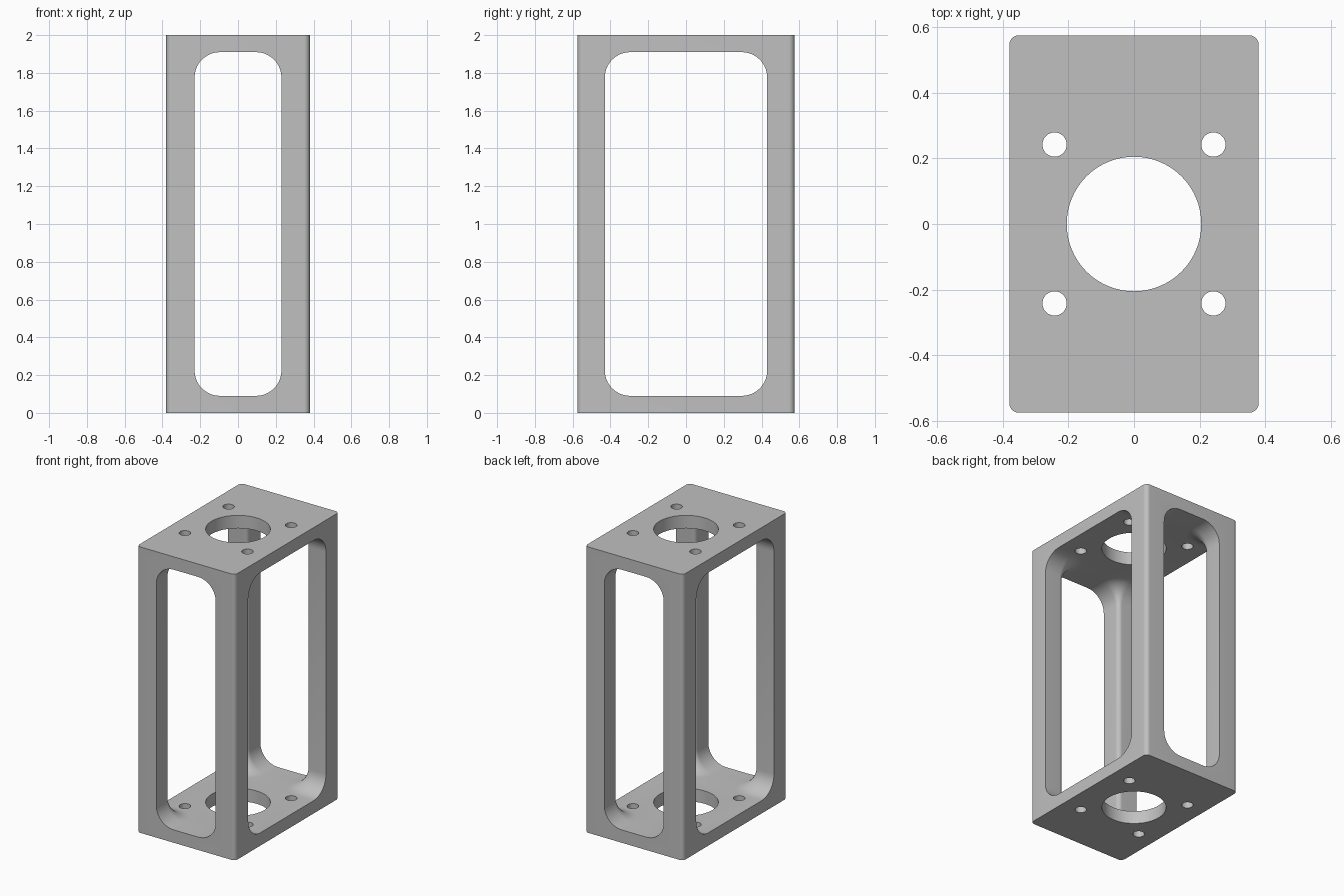
import bpy, bmesh
from math import sin, cos, pi, radians

HX, HY, H = 0.38, 0.575, 2.0      # half width, half depth, height
WX, WY = 0.23, 0.43               # half widths of the windows
PLATE, EDGE, FILLET = 0.09, 0.03, 0.135
STEPS = 10

cube = bpy.data.objects.get("Cube")
if cube:
    bpy.data.objects.remove(cube, do_unlink=True)

grey = bpy.data.materials.new("plain grey")
grey.use_nodes = True
colour = (0.53, 0.53, 0.53, 1)
grey.diffuse_color = colour
grey.node_tree.nodes["Principled BSDF"].inputs["Base Color"].default_value = colour


def quadrants(points):
    """Mirror a first-quadrant outline into a closed counter-clockwise loop."""
    out = []
    for sx, sy in ((1, 1), (-1, 1), (-1, -1), (1, -1)):
        part = points if sx * sy > 0 else points[::-1]
        out += [(x * sx, y * sy) for x, y in part]
    return out


def arc(cx, cy, r, start, end, n=STEPS):
    angles = [radians(start + (end - start) * i / n) for i in range(n + 1)]
    return [(cx + r * cos(a), cy + r * sin(a)) for a in angles]


def loft(name, sections):
    """Skin a stack of (z, outline) sections and cap both ends."""
    bm = bmesh.new()
    rings = [[bm.verts.new((x, y, z)) for x, y in outline] for z, outline in sections]
    for low, high in zip(rings, rings[1:]):
        n = len(low)
        for i in range(n):
            j = (i + 1) % n
            bm.faces.new((low[i], low[j], high[j], high[i]))
    bm.faces.new(rings[0][::-1])
    bm.faces.new(rings[-1])
    bmesh.ops.recalc_face_normals(bm, faces=bm.faces)
    mesh = bpy.data.meshes.new(name)
    bm.to_mesh(mesh)
    bm.free()
    mesh.materials.append(grey)
    obj = bpy.data.objects.new(name, mesh)
    bpy.context.collection.objects.link(obj)
    return obj


def bore(name, x, y, r, n):
    ring = arc(x, y, r, 0, 360, n)[:-1]
    return loft(name, [(-0.1, ring), (H + 0.1, ring)])


# Outer block with rounded vertical edges
outline = quadrants(arc(HX - EDGE, HY - EDGE, EDGE, 0, 90))
frame = loft("bracket_frame", [(0, outline), (H, outline)])


# Cross-shaped opening through all four sides, filleted into both plates
def cross(inset):
    corner = arc(WX + EDGE, WY + EDGE, EDGE + inset, 270, 180)
    return quadrants([(1, WY - inset)] + corner + [(WX - inset, 1)])


lower = []
for i in range(STEPS + 1):
    t = pi / 2 * (1 - i / STEPS)
    lower.append((PLATE + FILLET * (1 - sin(t)), cross(FILLET * (1 - cos(t)))))
upper = [(H - z, ring) for z, ring in reversed(lower)]
cutters = [loft("window_cutter", lower + upper)]

# Centre bore and four screw holes through both plates
cutters.append(bore("centre_bore_cutter", 0, 0, 0.205, 64))
for sx in (-1, 1):
    for sy in (-1, 1):
        cutters.append(bore("screw_hole_cutter", sx * 0.242, sy * 0.242, 0.037, 32))

# Cut the openings, then bake the result and drop the cutters
for cutter in cutters:
    cutter.hide_render = True
    mod = frame.modifiers.new(cutter.name, "BOOLEAN")
    mod.operation = "DIFFERENCE"
    mod.solver = "EXACT"
    mod.object = cutter
bpy.context.view_layer.update()
baked = bpy.data.meshes.new_from_object(
    frame.evaluated_get(bpy.context.evaluated_depsgraph_get()))
frame.modifiers.clear()
frame.data = baked
for cutter in cutters:
    bpy.data.objects.remove(cutter, do_unlink=True)

# Smooth the rounded surfaces, keep the edges sharp
bpy.ops.object.select_all(action="DESELECT")
frame.select_set(True)
bpy.context.view_layer.objects.active = frame
bpy.ops.object.shade_smooth_by_angle(angle=radians(30))
